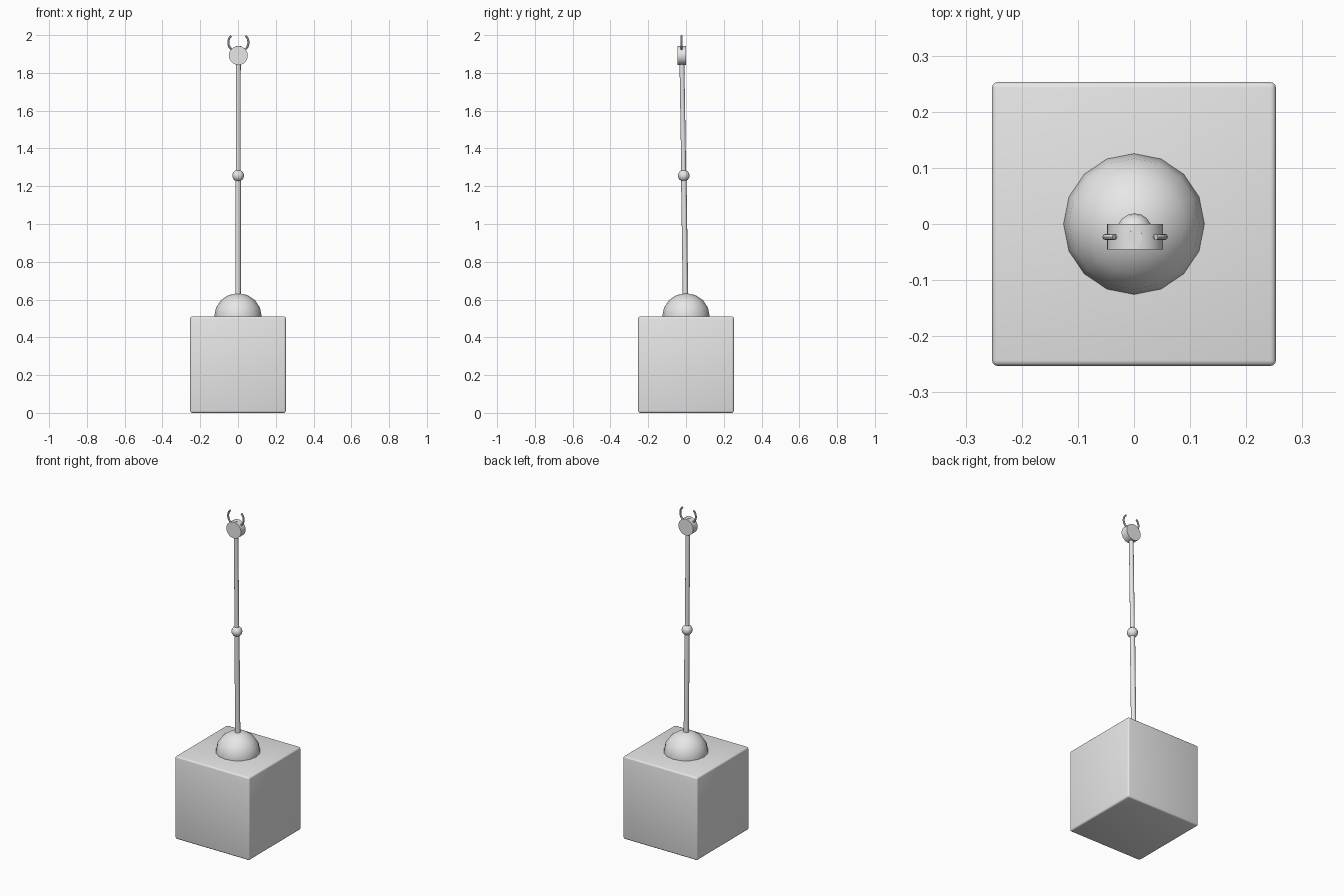
import bpy
import math
from mathutils import Vector

if "Cube" in bpy.data.objects:
    bpy.data.objects.remove(bpy.data.objects["Cube"])

grey = bpy.data.materials.new("light_grey")
grey.diffuse_color = (0.8, 0.8, 0.8, 1)
grey.use_nodes = True
grey.node_tree.nodes["Principled BSDF"].inputs["Base Color"].default_value = grey.diffuse_color


def finish(name, smooth=True):
    ob = bpy.context.object
    ob.name = name
    ob.data.materials.append(grey)
    if smooth:
        bpy.ops.object.shade_smooth_by_angle(angle=math.radians(35))
    return ob


def rod(name, a, b, radius, sides=24):
    a, b = Vector(a), Vector(b)
    d = b - a
    bpy.ops.mesh.primitive_cylinder_add(
        vertices=sides, radius=radius, depth=d.length, location=(a + b) / 2,
        rotation=d.to_track_quat('Z', 'Y').to_euler())
    return finish(name)


# Base box with softly rounded edges
bpy.ops.mesh.primitive_cube_add(size=1, location=(0, 0, 0.255))
base = bpy.context.object
base.scale = (0.506, 0.506, 0.51)
bpy.ops.object.transform_apply(location=False, rotation=False, scale=True)
bevel = base.modifiers.new("bevel", 'BEVEL')
bevel.width = 0.01
bevel.segments = 3
bpy.ops.object.modifier_apply(modifier="bevel")
finish("base_box")

# Shoulder ball sitting half inside the box
bpy.ops.mesh.primitive_uv_sphere_add(segments=16, ring_count=8, radius=0.126,
                                     location=(0, 0, 0.508))
finish("shoulder_dome")

# Two-part arm leaning slightly forward, with an elbow ball
elbow = (0.001, -0.012, 1.256)
wrist = (0.002, -0.023, 1.942)
rod("lower_arm", (0, -0.001, 0.51), elbow, 0.0145)
rod("upper_arm", elbow, wrist, 0.0128)
bpy.ops.mesh.primitive_uv_sphere_add(segments=16, ring_count=8, radius=0.031,
                                     location=elbow)
finish("elbow_ball")

# Wrist disc, facing front
rod("wrist_disc", (0.002, -0.045, 1.892), (0.002, 0, 1.892), 0.05, 32)

# Pair of curved gripper fingers
for side, label in ((-1, "left"), (1, "right")):
    curve = bpy.data.curves.new(label + "_finger", 'CURVE')
    curve.dimensions = '3D'
    curve.bevel_depth = 0.0055
    curve.bevel_resolution = 2
    curve.use_fill_caps = True
    spline = curve.splines.new('POLY')
    steps = 12
    spline.points.add(steps)
    for i, p in enumerate(spline.points):
        t = math.radians(-85 + 155 * i / steps)
        p.co = (0.002 + side * (0.029 + 0.024 * math.cos(t)), -0.023,
                1.961 + 0.037 * math.sin(t), 1)
    ob = bpy.data.objects.new(label + "_finger", curve)
    bpy.context.collection.objects.link(ob)
    bpy.ops.object.select_all(action='DESELECT')
    ob.select_set(True)
    bpy.context.view_layer.objects.active = ob
    bpy.ops.object.convert(target='MESH')
    finish(label + "_finger")
